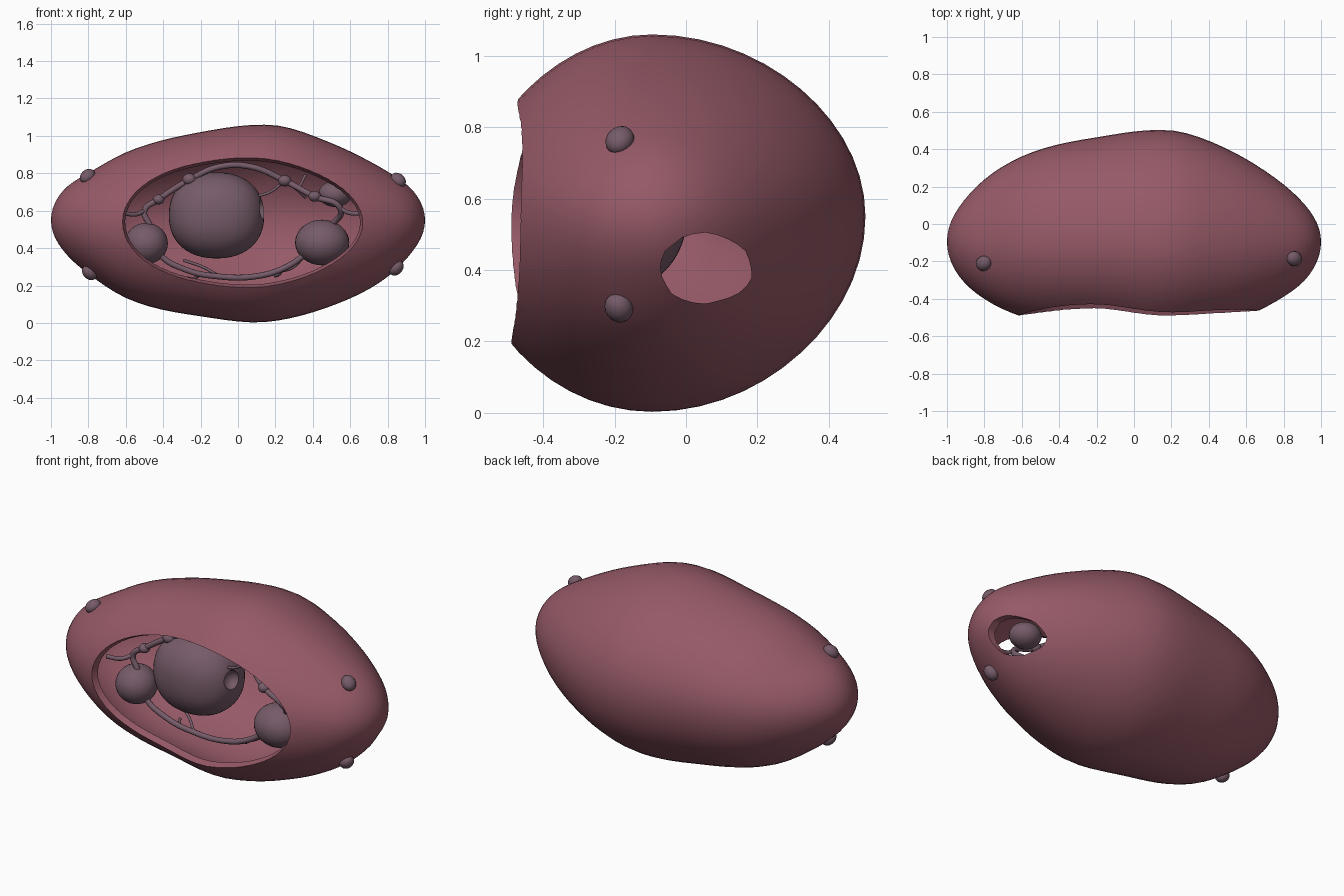
import bpy, bmesh, math, random
from mathutils import Vector
from mathutils.bvhtree import BVHTree

if "Cube" in bpy.data.objects:
    bpy.data.objects.remove(bpy.data.objects["Cube"])

random.seed(4)


def material(name, rgb):
    m = bpy.data.materials.new(name)
    m.diffuse_color = (*rgb, 1)
    m.use_nodes = True
    m.node_tree.nodes["Principled BSDF"].inputs["Base Color"].default_value = m.diffuse_color
    return m


PINK = material("dusty_pink", (0.302, 0.101, 0.135))
MAUVE = material("grey_mauve", (0.180, 0.105, 0.140))


def finish(name, bm, mat, angle=40):
    bmesh.ops.recalc_face_normals(bm, faces=bm.faces)
    me = bpy.data.meshes.new(name)
    bm.to_mesh(me)
    bm.free()
    me.materials.append(mat)
    ob = bpy.data.objects.new(name, me)
    bpy.context.collection.objects.link(ob)
    smooth(ob, angle)
    return ob


def activate(ob):
    bpy.ops.object.select_all(action='DESELECT')
    ob.select_set(True)
    bpy.context.view_layer.objects.active = ob


def smooth(ob, angle=40):
    activate(ob)
    bpy.ops.object.shade_smooth_by_angle(angle=math.radians(angle))


def blob(name, loc, size, boxy=1.0, seg=32, mat=MAUVE):
    bm = bmesh.new()
    bmesh.ops.create_uvsphere(bm, u_segments=seg, v_segments=seg // 2, radius=1)
    for v in bm.verts:
        c = [math.copysign(abs(a) ** boxy, a) * s for a, s in zip(v.co, size)]
        v.co = Vector(c) + Vector(loc)
    return finish(name, bm, mat, 60)


def loft(name, first, last):
    """Closed solid between two matching planar outlines."""
    bm = bmesh.new()
    a = [bm.verts.new(p) for p in first]
    b = [bm.verts.new(p) for p in last]
    bm.faces.new(a)
    bm.faces.new(b)
    for k in range(len(a)):
        j = (k + 1) % len(a)
        bm.faces.new((a[k], a[j], b[j], b[k]))
    return finish(name, bm, PINK)


def cut(ob, cutter):
    cutter.hide_render = True
    activate(ob)
    mod = ob.modifiers.new("cut", 'BOOLEAN')
    mod.operation, mod.solver, mod.object = 'DIFFERENCE', 'EXACT', cutter
    bpy.ops.object.modifier_apply(modifier=mod.name)
    bpy.data.objects.remove(cutter)


def tube(name, points, radius, cyclic=False):
    cu = bpy.data.curves.new(name, 'CURVE')
    cu.dimensions = '3D'
    cu.bevel_depth, cu.bevel_resolution, cu.resolution_u = radius, 3, 8
    cu.use_fill_caps = True
    sp = cu.splines.new('BEZIER')
    sp.bezier_points.add(len(points) - 1)
    for bp, p in zip(sp.bezier_points, points):
        bp.co = p
        bp.handle_left_type = bp.handle_right_type = 'AUTO'
    sp.use_cyclic_u = cyclic
    cu.materials.append(MAUVE)
    ob = bpy.data.objects.new(name, cu)
    bpy.context.collection.objects.link(ob)
    return ob


# Body half-widths along x, as factors of a unit circle
KEYS = [-0.95, -0.8, -0.6, -0.2, 0.1, 0.25, 0.5, 0.8, 0.95]
TOP = [.445, .42, .452, .48, .512, .515, .475, .432, .445]
BOTTOM = [.455, .48, .52, .525, .55, .548, .53, .505, .46]
BACK = [.52, .555, .57, .57, .60, .607, .572, .51, .48]
FRONT = [.52, .51, .50, .475, .52, .52, .505, .49, .51]
YC = -0.095


def sample(vals, x):
    if x <= KEYS[0]:
        return vals[0]
    if x >= KEYS[-1]:
        return vals[-1]
    n = len(KEYS)
    i = max(k for k in range(n - 1) if KEYS[k] <= x)

    def slope(k):
        a, b = max(k - 1, 0), min(k + 1, n - 1)
        return (vals[b] - vals[a]) / (KEYS[b] - KEYS[a])
    h = KEYS[i + 1] - KEYS[i]
    t = (x - KEYS[i]) / h
    return ((2*t**3 - 3*t*t + 1) * vals[i] + (t**3 - 2*t*t + t) * h * slope(i)
            + (3*t*t - 2*t**3) * vals[i + 1] + (t**3 - t*t) * h * slope(i + 1))


def body_mesh(inset=0.0, rings=44, seg=56):
    """Lofted body; inset makes the inner cavity."""
    bm = bmesh.new()
    loops = []
    for r in range(1, rings):
        a = math.pi * r / rings
        x, s = -math.cos(a), math.sin(a)
        loop = []
        for k in range(seg):
            p = 2 * math.pi * k / seg
            c, d = math.cos(p), math.sin(p)
            w = sample(BACK, x) if c > 0 else sample(FRONT, x) * (1 - 0.045 * d)
            y = YC + c * (w - inset) * s
            z = 0.55 + d * (sample(TOP if d > 0 else BOTTOM, x) - inset) * s
            # slightly flattened diagonals
            q = 1 - 0.012 * (2 * c * d) ** 2
            loop.append(bm.verts.new((x * (1 - inset), YC + (y - YC) * q, 0.55 + (z - 0.55) * q)))
        loops.append(loop)
    ends = [bm.verts.new((e * (1 - inset), YC, 0.55)) for e in (-1, 1)]
    for k in range(seg):
        j = (k + 1) % seg
        for a, b in zip(loops, loops[1:]):
            bm.faces.new((a[k], a[j], b[j], b[k]))
        bm.faces.new((ends[0], loops[0][j], loops[0][k]))
        bm.faces.new((ends[1], loops[-1][k], loops[-1][j]))
    bmesh.ops.recalc_face_normals(bm, faces=bm.faces)
    return bm


def window(y):
    """Oval window outline that narrows towards the back."""
    grow = -0.4 * (y + 0.47)
    pts = []
    for i in range(64):
        t = 2 * math.pi * i / 64
        pts.append((0.03 + (0.64 + grow) * math.cos(t), y,
                    0.54 + (0.348 + grow) * math.sin(t) - 0.012 * math.sin(2 * t)))
    return pts


# Hollow shell with a bevelled front window and a hole in the right side
outer = body_mesh()
tree = BVHTree.FromBMesh(outer)
shell = finish("shell", outer, PINK)
cut(shell, finish("cavity", body_mesh(0.04), PINK))
cut(shell, loft("window_cutter", window(-0.9), window(-0.15)))
side = []
for i in range(24):
    t = 2 * math.pi * i / 24
    k = random.uniform(0.96, 1.04)
    side.append((0.055 + 0.13 * k * math.cos(t), 0.405 + 0.097 * k * math.sin(t)))
cut(shell, loft("side_cutter", [(0.65, *p) for p in side], [(1.3, *p) for p in side]))
smooth(shell)

# Small bumps sitting on the outer skin
for i, p in enumerate([(0.865, -0.19, 0.775), (0.85, -0.19, 0.29),
                       (-0.82, -0.22, 0.81), (-0.80, -0.21, 0.26)]):
    hit, normal, _, _ = tree.find_nearest(Vector(p))
    bump = blob(f"skin_bump_{i + 1}", (0, 0, 0), (0.04, 0.046, 0.035), seg=20)
    bump.location = hit + normal * 0.006
    bump.rotation_euler = normal.to_track_quat('Z', 'Y').to_euler()

# Large central body with a pit on its right side
core = blob("central_body", (-0.115, -0.20, 0.575), (0.255, 0.205, 0.23), 0.9, 48)
cut(core, blob("pit_cutter", (0.135, -0.245, 0.61), (0.05, 0.055, 0.055), seg=24))
smooth(core)

# Round inner bodies
blob("left_globe", (-0.49, -0.25, 0.425), (0.115, 0.115, 0.11))
blob("right_globe", (0.45, -0.25, 0.43), (0.145, 0.13, 0.122))
blob("upper_globe", (0.52, -0.29, 0.69), (0.09, 0.085, 0.07))

# Looping strand with beads
Y = -0.27
RING = [(-.47, .52), (-.50, .60), (-.425, .66), (-.26, .765), (-.1, .835), (.07, .835),
        (.25, .76), (.41, .675), (.545, .615), (.50, .52), (.36, .37), (.25, .295),
        (.1, .25), (-.1, .248), (-.28, .285), (-.42, .37)]
FORWARD = {.41: -.34, .545: -.36}
tube("strand_loop", [(x, FORWARD.get(x, Y), z) for x, z in RING], 0.016, True)
for i, (x, z, r) in enumerate([(-.425, .66, .031), (-.26, .767, .038),
                               (.25, .76, .036), (.41, .677, .034)]):
    blob(f"strand_bead_{i + 1}", (x, FORWARD.get(x, Y), z), (r, r, r * 0.85), seg=20)

# Thin side twigs
TWIGS = [
    [(.25, Y, .76), (.17, -.26, .70), (.09, -.245, .675)],
    [(.25, Y, .76), (.32, -.24, .71), (.36, -.2, .67)],
    [(.32, -.24, .71), (.36, -.2, .79)],
    [(.545, -.36, .615), (.59, -.36, .59), (.66, -.36, .585)],
    [(-.50, Y, .60), (-.55, -.31, .58), (-.62, -.35, .59)],
    [(-.1, Y, .25), (-.19, -.2, .30), (-.29, -.16, .335)],
    [(-.2, Y, .262), (-.23, -.22, .24), (-.27, -.16, .24)],
    [(.2, Y, .275), (.28, -.22, .29), (.35, -.14, .35)],
    [(.25, Y, .295), (.22, -.24, .26), (.2, -.18, .25)],
]
for i, pts in enumerate(TWIGS):
    tube(f"twig_{i + 1}", pts, 0.012 if i in (3, 4) else 0.008)
